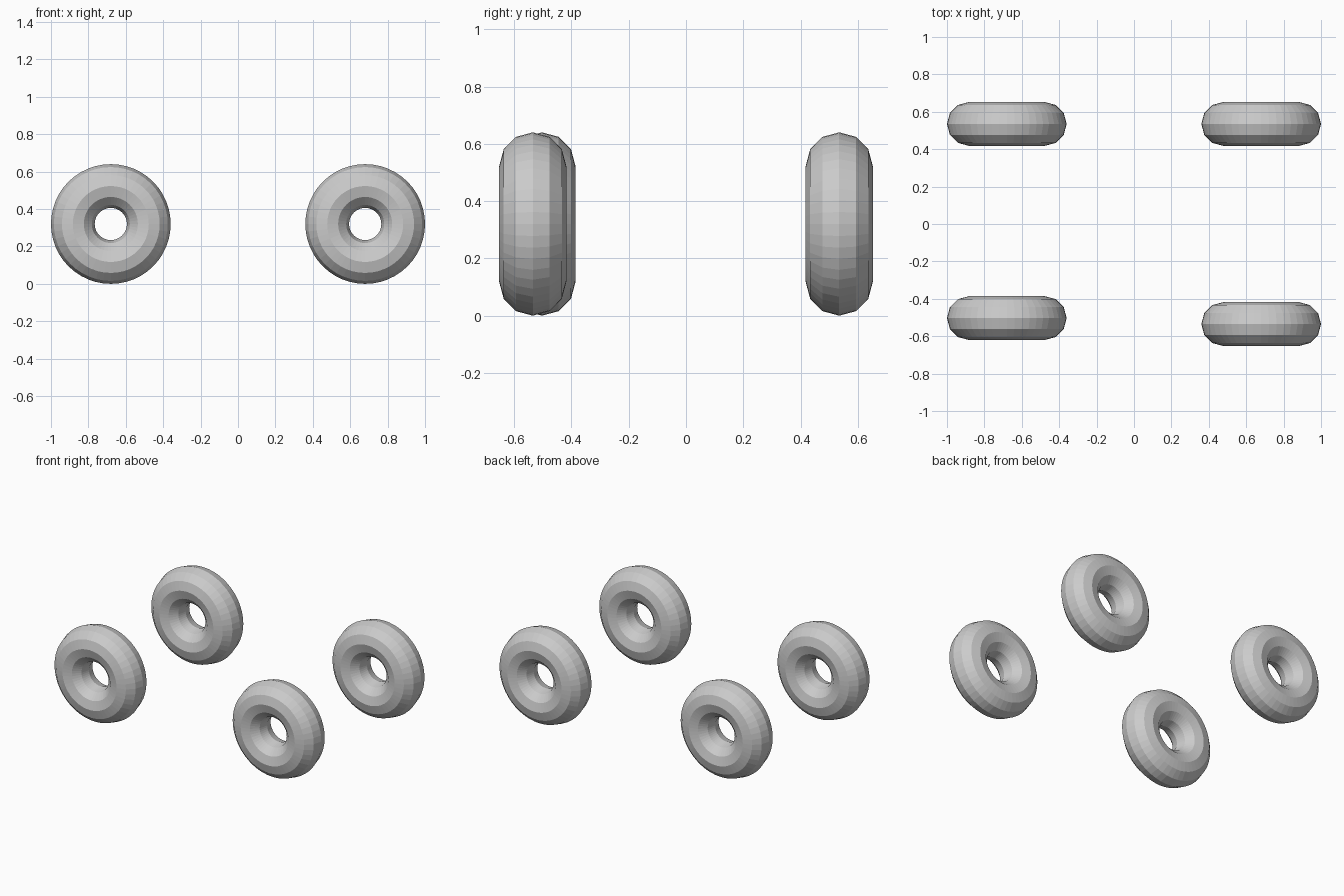
import bpy
from math import radians

if "Cube" in bpy.data.objects:
    bpy.data.objects.remove(bpy.data.objects["Cube"])

MAJOR, MINOR = 0.203, 0.117   # ring radius and tube radius
X, Z = 0.68, 0.32


def tyre(name, x, y):
    bpy.ops.mesh.primitive_torus_add(
        major_segments=48, minor_segments=12,
        major_radius=MAJOR, minor_radius=MINOR,
        location=(x, y, Z), rotation=(radians(90), 0, 0))
    bpy.context.object.name = name


# Four flat-shaded tyres; the front left one sits slightly further in
for name, x, y in (
    ("front_right_tyre", X, -0.535),
    ("front_left_tyre", -X, -0.503),
    ("back_right_tyre", X, 0.535),
    ("back_left_tyre", -X, 0.535),
):
    tyre(name, x, y)
